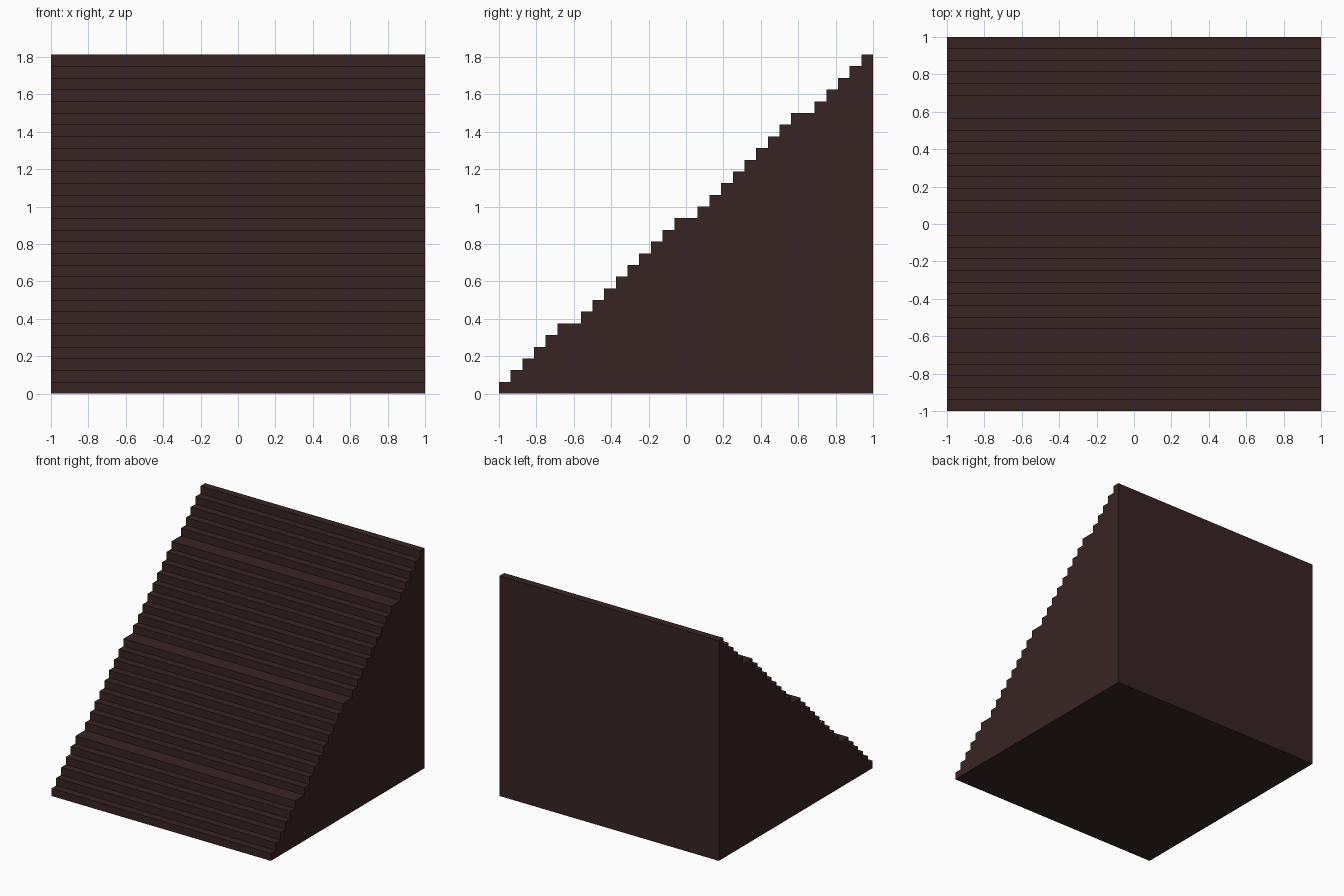
import bpy
import bmesh

if "Cube" in bpy.data.objects:
    bpy.data.objects.remove(bpy.data.objects["Cube"])

STEP = 1 / 16                 # tread depth and riser height
WIDE = {6, 15, 24}            # steps with a double-depth tread
STEPS = 29

# stepped side profile (y, z), from the front foot up to the back
profile = [(-1.0, 0.0)]
y = -1.0
for i in range(1, STEPS + 1):
    z = i * STEP
    profile.append((y, z))
    y += STEP * (2 if i in WIDE else 1)
    profile.append((y, z))
profile.append((1.0, 0.0))

# solid staircase block: profile extruded across x
bm = bmesh.new()
side = bm.faces.new([bm.verts.new((-1, py, pz)) for py, pz in profile])
ext = bmesh.ops.extrude_face_region(bm, geom=[side], use_keep_orig=True)
moved = [g for g in ext["geom"] if isinstance(g, bmesh.types.BMVert)]
bmesh.ops.translate(bm, verts=moved, vec=(2, 0, 0))
bmesh.ops.recalc_face_normals(bm, faces=bm.faces)
mesh = bpy.data.meshes.new("staircase")
bm.to_mesh(mesh)
bm.free()

brown = bpy.data.materials.new("dark brown")
brown.diffuse_color = (0.0395, 0.0176, 0.0176, 1)
brown.use_nodes = True
brown.node_tree.nodes["Principled BSDF"].inputs["Base Color"].default_value = brown.diffuse_color
mesh.materials.append(brown)
stairs = bpy.data.objects.new("staircase", mesh)
bpy.context.collection.objects.link(stairs)
